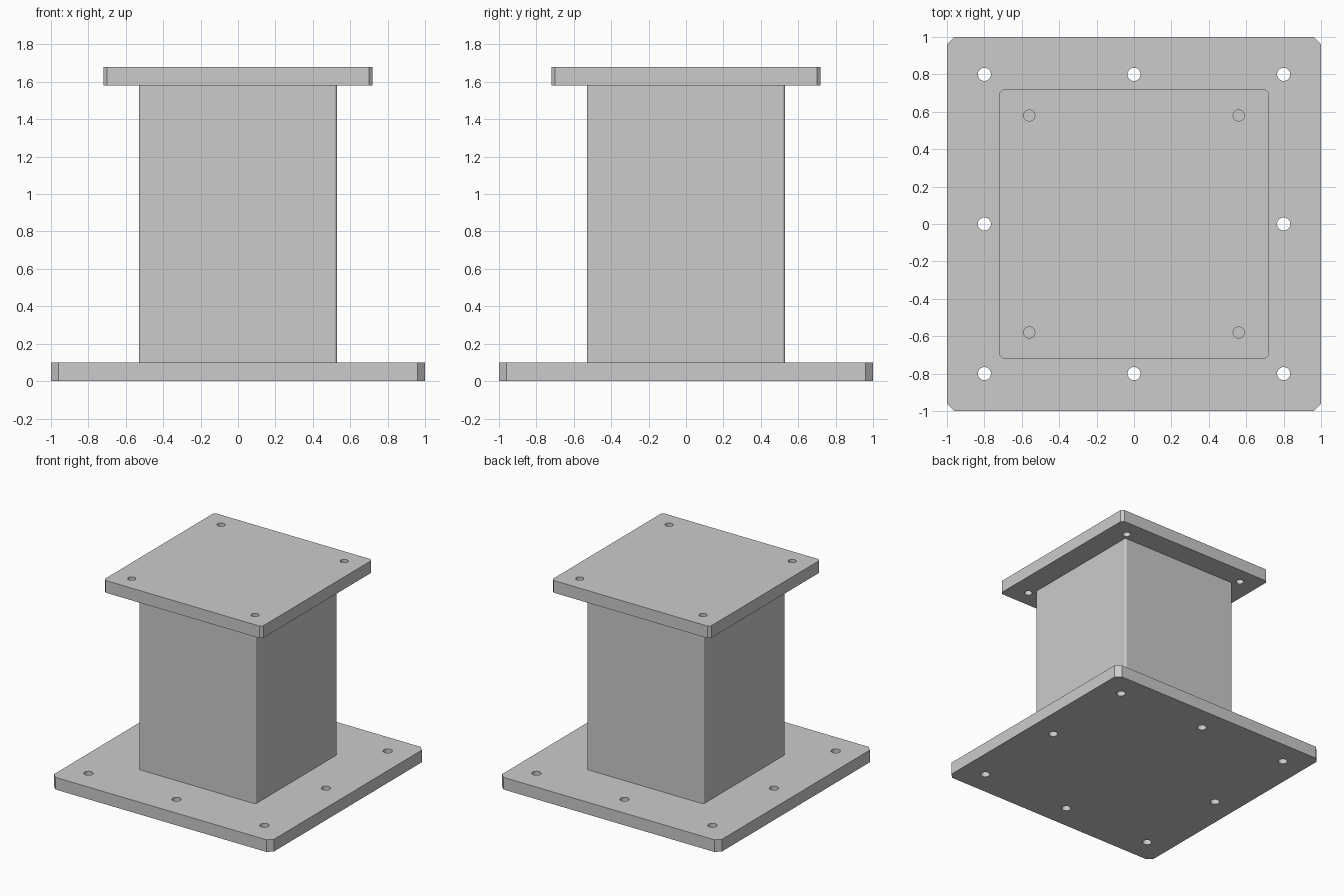
import bpy, bmesh
from mathutils import Matrix, Vector

if "Cube" in bpy.data.objects:
    bpy.data.objects.remove(bpy.data.objects["Cube"])


def block(name, half, z0, z1, corner, segments=1):
    """Square block with cut or rounded vertical corners."""
    bm = bmesh.new()
    mat = Matrix.Translation((0, 0, (z0 + z1) / 2)) @ Matrix.Diagonal((2 * half, 2 * half, z1 - z0, 1))
    bmesh.ops.create_cube(bm, size=1, matrix=mat)
    upright = [e for e in bm.edges if abs(e.verts[0].co.z - e.verts[1].co.z) > 1e-4]
    bmesh.ops.bevel(bm, geom=upright, offset=corner, segments=segments, profile=0.5, affect='EDGES')
    return finish(name, bm)


def finish(name, bm):
    mesh = bpy.data.meshes.new(name)
    bm.to_mesh(mesh)
    bm.free()
    obj = bpy.data.objects.new(name, mesh)
    bpy.context.collection.objects.link(obj)
    return obj


def drill(obj, points, radius, z):
    """Cut vertical bolt holes through a plate."""
    bm = bmesh.new()
    for x, y in points:
        bmesh.ops.create_cone(bm, cap_ends=True, segments=32, radius1=radius, radius2=radius,
                              depth=0.3, matrix=Matrix.Translation((x, y, z)))
    cutter = finish(obj.name + "_hole_cutter", bm)
    cutter.hide_render = True
    mod = obj.modifiers.new("bolt_holes", 'BOOLEAN')
    mod.operation = 'DIFFERENCE'
    mod.solver = 'EXACT'
    mod.object = cutter
    bpy.ops.object.select_all(action='DESELECT')
    bpy.context.view_layer.objects.active = obj
    obj.select_set(True)
    bpy.ops.object.modifier_apply(modifier=mod.name)
    bpy.data.objects.remove(cutter)
    bpy.ops.object.shade_smooth_by_angle()


# Base plate with eight anchor holes
base = block("base_plate", 1.0, 0.0, 0.10, 0.04)
grid = (-0.8, 0.0, 0.8)
drill(base, [(x, y) for x in grid for y in grid if x or y], 0.035, 0.05)

# Square column with slightly rounded corners
column = block("column", 0.53, 0.10, 1.58, 0.015, 3)

# Top plate with four mounting holes
top = block("top_plate", 0.72, 1.58, 1.68, 0.02)
drill(top, [(x, y) for x in (-0.56, 0.56) for y in (-0.58, 0.58)], 0.03, 1.63)
